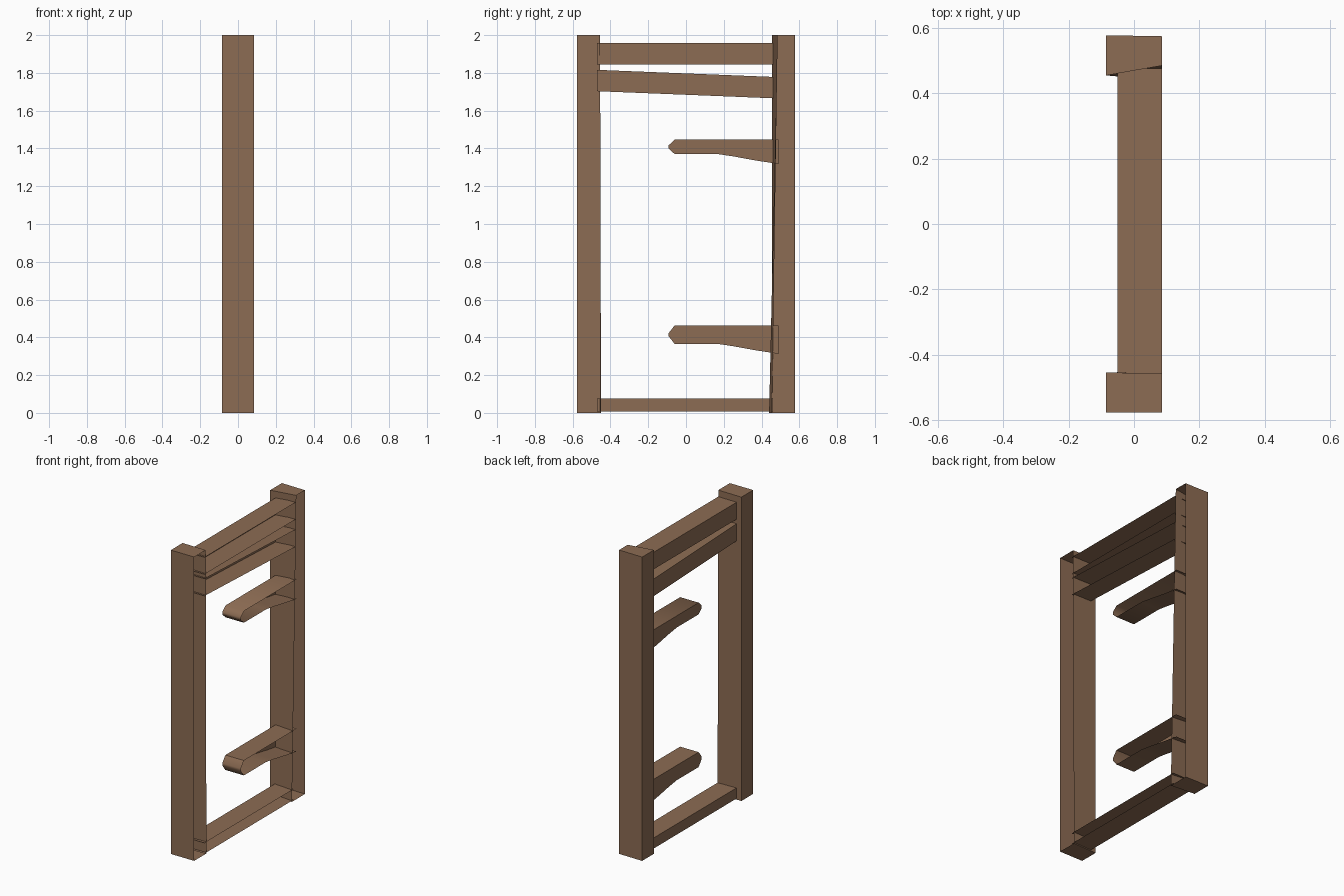
import bpy

if "Cube" in bpy.data.objects:
    bpy.data.objects.remove(bpy.data.objects["Cube"])

wood = bpy.data.materials.new("brown wood")
wood.diffuse_color = (0.265, 0.15, 0.087, 1)
wood.use_nodes = True
wood.node_tree.nodes["Principled BSDF"].inputs["Base Color"].default_value = wood.diffuse_color

X0, X1 = -0.05, 0.085   # depth of rails and pegs; the +x side is left open


def make(name, verts, faces, smooth=False):
    me = bpy.data.meshes.new(name)
    me.from_pydata(verts, [], faces)
    me.materials.append(wood)
    ob = bpy.data.objects.new(name, me)
    bpy.context.collection.objects.link(ob)
    bpy.context.view_layer.objects.active = ob
    ob.select_set(True)
    if smooth:
        bpy.ops.object.shade_smooth_by_angle(angle=0.9)
    ob.select_set(False)
    return ob


def side_profile(name, pts, skip, smooth=False):
    """Extrude a counter-clockwise (y, z) outline along x, open at +x.
    Sides listed in skip are buried in the posts and left out."""
    n = len(pts)
    verts = [(x, y, z) for x in (X0, X1) for y, z in pts]
    faces = [tuple(range(n - 1, -1, -1))]
    faces += [(i, (i + 1) % n, n + (i + 1) % n, n + i)
              for i in range(n) if i not in skip]
    return make(name, verts, faces, smooth)


def post(name, bottom, top):
    """Upright from two (x, y) outlines, open at +x (side 1)."""
    verts = [(x, y, 0) for x, y in bottom] + [(x, y, 2) for x, y in top]
    faces = [(3, 2, 1, 0), (4, 5, 6, 7)]
    faces += [(i, (i + 1) % 4, 4 + (i + 1) % 4, 4 + i) for i in (0, 2, 3)]
    return make(name, verts, faces)


# Uprights, the second with a slightly twisted inner face
post("left_post",
     [(-.085, -.577), (.085, -.577), (.085, -.45), (-.085, -.455)],
     [(-.085, -.577), (.085, -.577), (.085, -.457), (-.085, -.455)])
post("right_post",
     [(-.085, .455), (.085, .440), (.085, .575), (-.085, .578)],
     [(-.085, .455), (.085, .485), (.085, .575), (-.085, .578)])

# Cross rails, open where they enter the posts
ends = (1, 3)
side_profile("top_rail", [(-.47, 1.845), (.477, 1.845), (.477, 1.957), (-.47, 1.957)], ends)
side_profile("sloping_rail", [(-.47, 1.703), (.477, 1.665), (.477, 1.778), (-.47, 1.816)], ends)
side_profile("bottom_rail", [(-.47, .007), (.46, .007), (.46, .077), (-.47, .077)], ends)

# Broken slats with a flared root and blunt tip
for name, bot, top in (("upper_slat", 1.37, 1.447), ("lower_slat", .365, .463)):
    mid = (bot + top) / 2
    side_profile(name, [
        (.49, top), (-.06, top), (-.092, mid + .008), (-.092, mid - .008),
        (-.06, bot), (.17, bot), (.25, bot - .012), (.37, bot - .034),
        (.43, bot - .043), (.49, bot - .053)], (9,), True)
